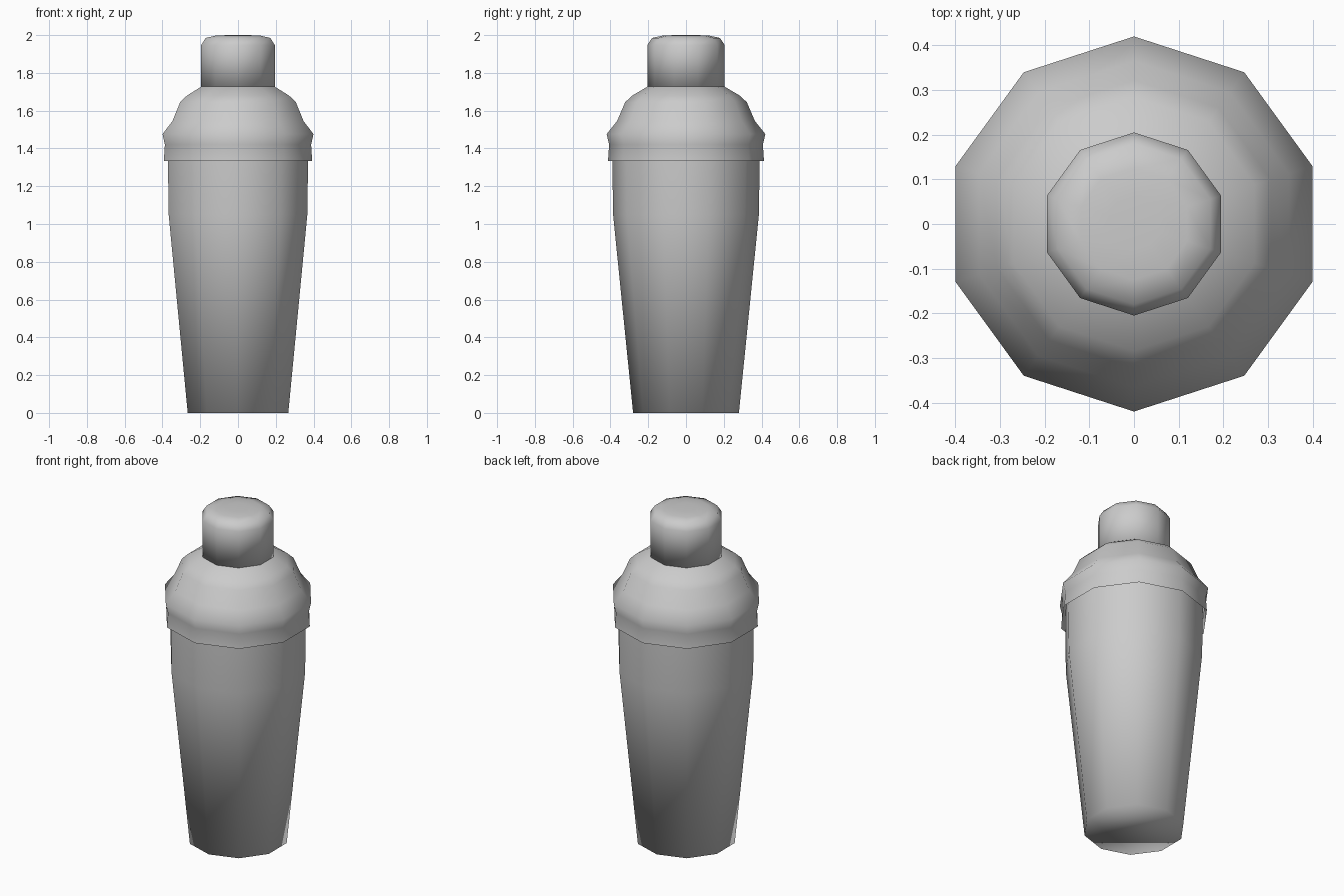
import bpy, bmesh, math

if "Cube" in bpy.data.objects:
    bpy.data.objects.remove(bpy.data.objects["Cube"])

SIDES = 10


def lathe(name, profile, cap_bottom=False, cap_top=False):
    """Spin (radius, z) points into a smooth ten-sided shell."""
    bm = bmesh.new()
    rings = []
    for r, z in profile:
        ring = []
        for i in range(SIDES):
            a = math.pi / 2 + 2 * math.pi * i / SIDES
            ring.append(bm.verts.new((r * math.cos(a), r * math.sin(a), z)))
        rings.append(ring)
    for lo, hi in zip(rings, rings[1:]):
        for i in range(SIDES):
            j = (i + 1) % SIDES
            bm.faces.new((lo[i], lo[j], hi[j], hi[i]))
    if cap_bottom:
        bm.faces.new(rings[0][::-1])
    if cap_top:
        bm.faces.new(rings[-1])
    for f in bm.faces:
        f.smooth = True
    mesh = bpy.data.meshes.new(name)
    bm.to_mesh(mesh)
    bm.free()
    obj = bpy.data.objects.new(name, mesh)
    bpy.context.collection.objects.link(obj)
    return obj


# Tapered tumbler, its rim tucked inside the lid
lathe("tumbler", [(0.28, 0.0), (0.386, 1.05), (0.39, 1.34), (0.391, 1.42)],
      cap_bottom=True)

# Strainer lid: flared band, ridge, and domed shoulder
lathe("strainer_lid", [(0.413, 1.333), (0.407, 1.42), (0.42, 1.476),
                       (0.365, 1.545), (0.322, 1.645), (0.284, 1.68),
                       (0.205, 1.727), (0.18, 1.735)], cap_top=True)

# Small cap with rounded top edge
lathe("top_cap", [(0.205, 1.725), (0.205, 1.947), (0.18, 1.985),
                  (0.125, 1.997), (0.06, 2.0)], cap_bottom=True, cap_top=True)
